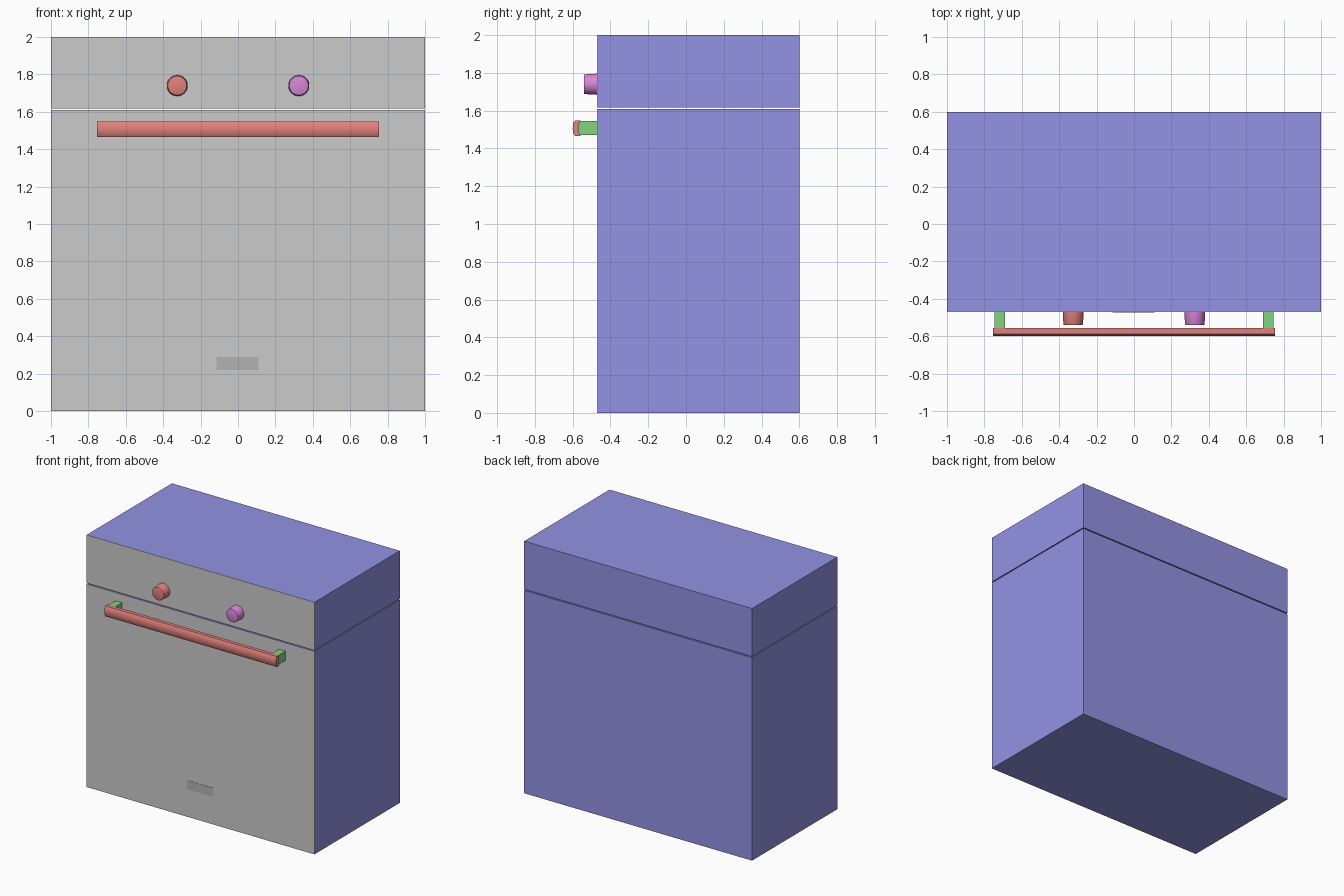
import bpy, bmesh, math
from mathutils import Matrix

if "Cube" in bpy.data.objects:
    bpy.data.objects.remove(bpy.data.objects["Cube"])


def mat(name, rgb):
    m = bpy.data.materials.new(name)
    m.diffuse_color = (*rgb, 1)
    m.use_nodes = True
    m.node_tree.nodes["Principled BSDF"].inputs["Base Color"].default_value = m.diffuse_color
    return m


BLUE = mat("casing_blue", (0.29, 0.29, 0.78))
RED = mat("handle_red", (0.75, 0.22, 0.20))
GREEN = mat("mount_green", (0.22, 0.66, 0.22))
PINK = mat("knob_pink", (0.68, 0.24, 0.68))
PALE = mat("badge_pale", (0.45, 0.45, 0.45))


def finish(name, bm, material=None):
    bmesh.ops.recalc_face_normals(bm, faces=bm.faces)
    mesh = bpy.data.meshes.new(name)
    bm.to_mesh(mesh)
    bm.free()
    ob = bpy.data.objects.new(name, mesh)
    bpy.context.collection.objects.link(ob)
    if material:
        mesh.materials.append(material)
    return ob


def smooth(ob, angle=35):
    bpy.ops.object.select_all(action='DESELECT')
    ob.select_set(True)
    bpy.context.view_layer.objects.active = ob
    bpy.ops.object.shade_smooth_by_angle(angle=math.radians(angle))


def box(name, x, y, z, material=None):
    bm = bmesh.new()
    bmesh.ops.create_cube(bm, size=1)
    for v in bm.verts:
        for i, (lo, hi) in enumerate((x, y, z)):
            v.co[i] = hi if v.co[i] > 0 else lo
    return finish(name, bm, material)


# Casing sections, split by a narrow gap, each with a thin front panel
FRONT = -0.47
for casing, panel, z in (("lower_casing", "door_panel", (0, 1.61)),
                         ("upper_casing", "control_panel", (1.618, 2))):
    box(casing, (-1, 1), (FRONT + 0.004, 0.6), z, BLUE)
    box(panel, (-1, 1), (FRONT, FRONT + 0.004), z)

# Plain badge plate low on the door
box("badge_plate", (-0.115, 0.11), (FRONT - 0.002, FRONT), (0.22, 0.29), PALE)

# Handle bar: bowed front, hollowed back, extruded along x
profile = [(-0.557, 1.466), (-0.588, 1.466), (-0.597, 1.48), (-0.60, 1.507),
           (-0.597, 1.535), (-0.588, 1.548), (-0.557, 1.548),
           (-0.567, 1.53), (-0.57, 1.507), (-0.567, 1.484)]
bm = bmesh.new()
end = bm.faces.new([bm.verts.new((-0.753, y, z)) for y, z in profile])
ext = bmesh.ops.extrude_face_region(bm, geom=[end])
bmesh.ops.translate(bm, vec=(1.506, 0, 0),
                    verts=[g for g in ext["geom"] if isinstance(g, bmesh.types.BMVert)])
smooth(finish("handle_bar", bm, RED))

# Handle mounts and tapered control knobs, one per side
for s, side, colour in ((-1, "left", RED), (1, "right", PINK)):
    box(f"{side}_handle_mount", sorted((s * 0.69, s * 0.745)),
        (-0.568, FRONT), (1.47, 1.545), GREEN)
    bm = bmesh.new()
    place = Matrix.Translation((s * 0.325, -0.505, 1.74)) @ Matrix.Rotation(math.pi / 2, 4, 'X')
    bmesh.ops.create_cone(bm, cap_ends=True, segments=32, radius1=0.056,
                          radius2=0.052, depth=0.07, matrix=place)
    rim = [e for e in bm.edges if all(v.co.y < -0.53 for v in e.verts)]
    bmesh.ops.bevel(bm, geom=rim, offset=0.004, segments=2, affect='EDGES', profile=0.5)
    smooth(finish(f"{side}_knob", bm, colour))
